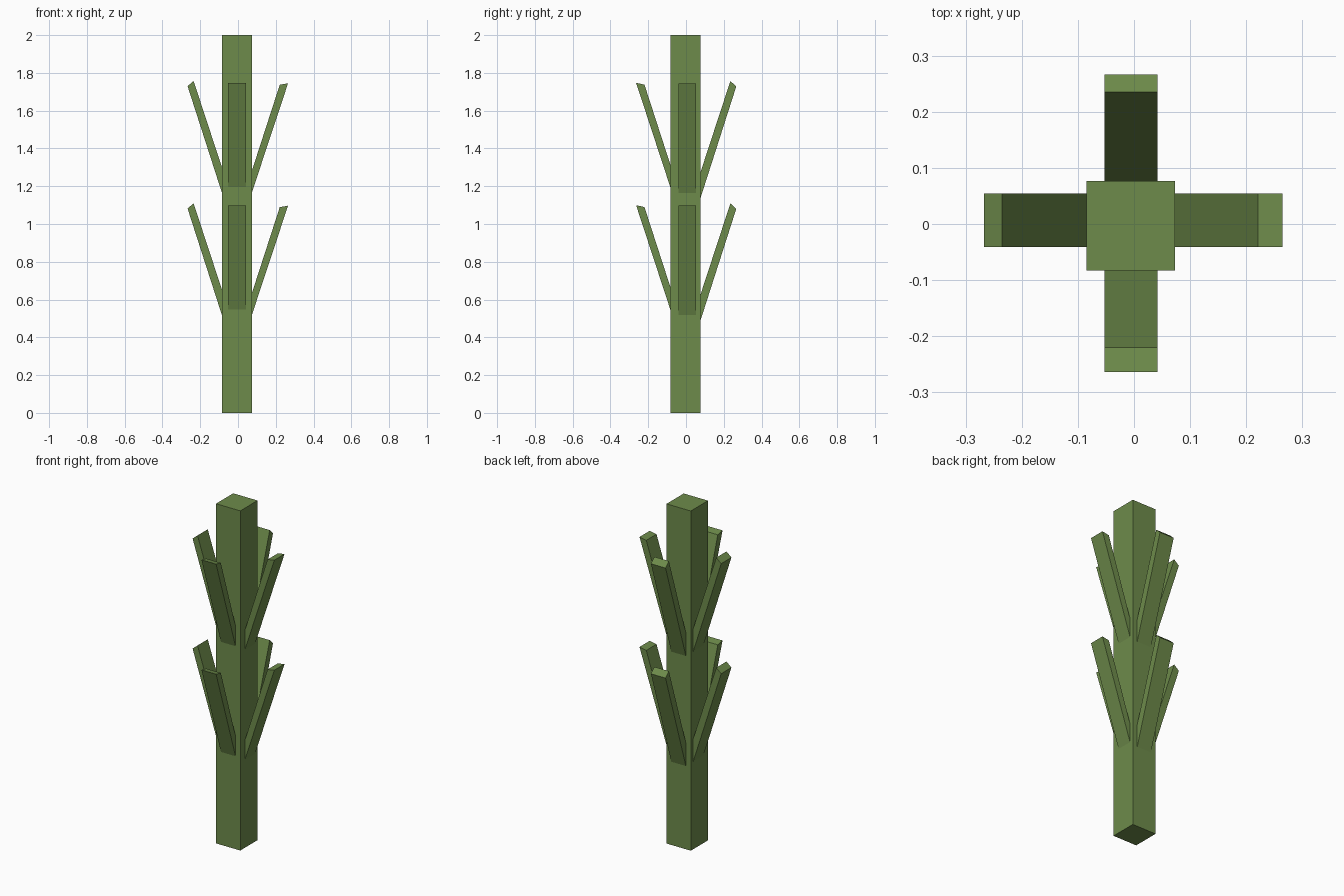
import bpy, bmesh
from mathutils import Vector

if "Cube" in bpy.data.objects:
    bpy.data.objects.remove(bpy.data.objects["Cube"])

green = bpy.data.materials.new("stalk_green")
green.diffuse_color = (0.155, 0.26, 0.07, 1)
green.use_nodes = True
green.node_tree.nodes["Principled BSDF"].inputs["Base Color"].default_value = green.diffuse_color


def prism(name, profile, extrude):
    """Extrude a closed planar profile along a vector."""
    bm = bmesh.new()
    face = bm.faces.new([bm.verts.new(p) for p in profile])
    res = bmesh.ops.extrude_face_region(bm, geom=[face], use_keep_orig=True)
    verts = [g for g in res["geom"] if isinstance(g, bmesh.types.BMVert)]
    bmesh.ops.translate(bm, verts=verts, vec=extrude)
    bmesh.ops.recalc_face_normals(bm, faces=bm.faces)
    mesh = bpy.data.meshes.new(name)
    bm.to_mesh(mesh)
    bm.free()
    mesh.materials.append(green)
    obj = bpy.data.objects.new(name, mesh)
    bpy.context.collection.objects.link(obj)
    return obj


# Square trunk, slightly off centre
X0, X1, Y0, Y1 = -0.085, 0.073, -0.083, 0.077
prism("trunk", [(X0, Y0, 0), (X1, Y0, 0), (X1, Y1, 0), (X0, Y1, 0)], Vector((0, 0, 2)))

# Leaves: outward axis, side axis, side range, outer tip, inner tip,
# trunk face distance, height where the outer and inner edges meet the trunk
X, Y, Z = Vector((1, 0, 0)), Vector((0, 1, 0)), Vector((0, 0, 1))
LEAVES = {
    "left": (-X, Y, (-0.041, 0.054), (0.267, 1.730), (0.235, 1.757), 0.085, 1.165, 1.300),
    "right": (X, Y, (-0.041, 0.054), (0.265, 1.745), (0.221, 1.737), 0.073, 1.165, 1.280),
    "front": (-Y, X, (-0.053, 0.042), (0.264, 1.747), (0.220, 1.738), 0.083, 1.195, 1.315),
    "back": (Y, X, (-0.053, 0.042), (0.266, 1.728), (0.235, 1.757), 0.077, 1.138, 1.275),
}
ROOT = 0.05  # leaf ends are buried inside the trunk


def root_point(tip, face, z):
    slope = (tip[1] - z) / (tip[0] - face)
    return ROOT, z - slope * (face - ROOT)


for tier, drop in (("upper", 0.0), ("lower", 0.648)):
    for side, (out, across, (a, b), outer, inner, face, zo, zi) in LEAVES.items():
        points = [outer, inner, root_point(inner, face, zi), root_point(outer, face, zo)]
        profile = [out * d + Z * (z - drop) + across * a for d, z in points]
        prism(f"{tier}_leaf_{side}", profile, across * (b - a))
